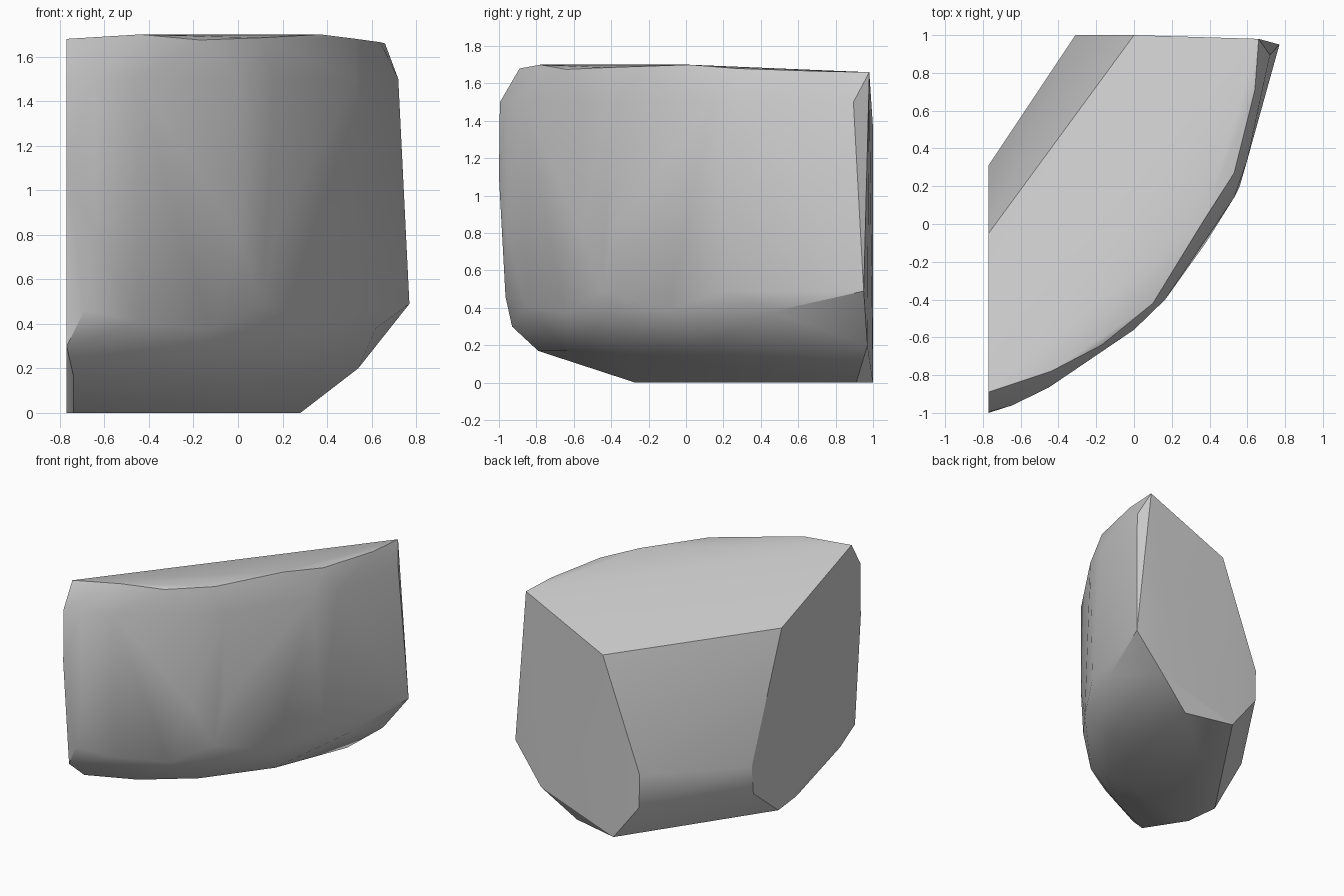
import bpy
import bmesh
from math import radians

default = bpy.data.objects.get("Cube")
if default:
    bpy.data.objects.remove(default, do_unlink=True)

# Stone colour
stone = bpy.data.materials.new("stone_grey")
stone.use_nodes = True
grey = (0.6, 0.6, 0.6, 1)
stone.diffuse_color = grey
stone.node_tree.nodes["Principled BSDF"].inputs["Base Color"].default_value = grey

# Curved outer wall: top rim, then an upright band
rim = [(-.77, -.89, 1.68), (-.44, -.78, 1.7), (-.17, -.64, 1.675), (.1, -.42, 1.685),
       (.37, .02, 1.7), (.53, .27, 1.68), (.64, .71, 1.665), (.66, .98, 1.66)]
band_plan = [(-.645, -.96), (-.45, -.865), (0, -.56), (.165, -.4), (.53, .14), (.6, .34)]
band = [(x, y, z) for x, y in band_plan for z in (.8, 1.5)]
band_ends = [(-.77, -.995, 1.5), (-.77, -1, 1.1), (.72, .895, 1.5)]

# Broken lower edge of the wall, tapering under to the base
skirt = [(-.69, -.965, .46), (-.44, -.855, .41), (-.13, -.64, .37), (.11, -.44, .49),
         (.38, -.1, .39), (.56, .2, .49), (.62, .46, .38), (.77, .95, .49)]
underside = [(-.77, -.93, .3), (-.74, -.79, .17), (-.39, -.64, .17), (-.06, -.38, .17),
             (.27, .06, .17), (.54, .97, .2)]
base = [(-.74, -.27, 0), (.28, .91, 0)]

# Flat broken corner at the back
break_side = [(-.77, -.05, 1.37), (-.77, .31, .45), (-.77, .29, .24), (-.77, -.01, 0)]
break_back = [(0, 1, 1.36), (-.31, 1, .53), (-.305, 1, .28), (-.09, 1, 0)]

# Wrap the cross-sections into one solid chunk
bm = bmesh.new()
for section in (rim, band, band_ends, skirt, underside, base, break_side, break_back):
    for point in section:
        bm.verts.new(point)
hull = bmesh.ops.convex_hull(bm, input=bm.verts)
loose = {v for v in hull["geom_interior"] + hull["geom_unused"]
         if isinstance(v, bmesh.types.BMVert)}
bmesh.ops.delete(bm, geom=list(loose), context="VERTS")
bmesh.ops.dissolve_limit(bm, angle_limit=radians(2), verts=bm.verts, edges=bm.edges)
bmesh.ops.recalc_face_normals(bm, faces=bm.faces)

mesh = bpy.data.meshes.new("rock_chunk")
bm.to_mesh(mesh)
bm.free()
mesh.materials.append(stone)
rock = bpy.data.objects.new("rock_chunk", mesh)
bpy.context.collection.objects.link(rock)

# Soft weathered wall with crisp broken edges
bpy.context.view_layer.objects.active = rock
rock.select_set(True)
bpy.ops.object.shade_smooth_by_angle(angle=radians(32))
